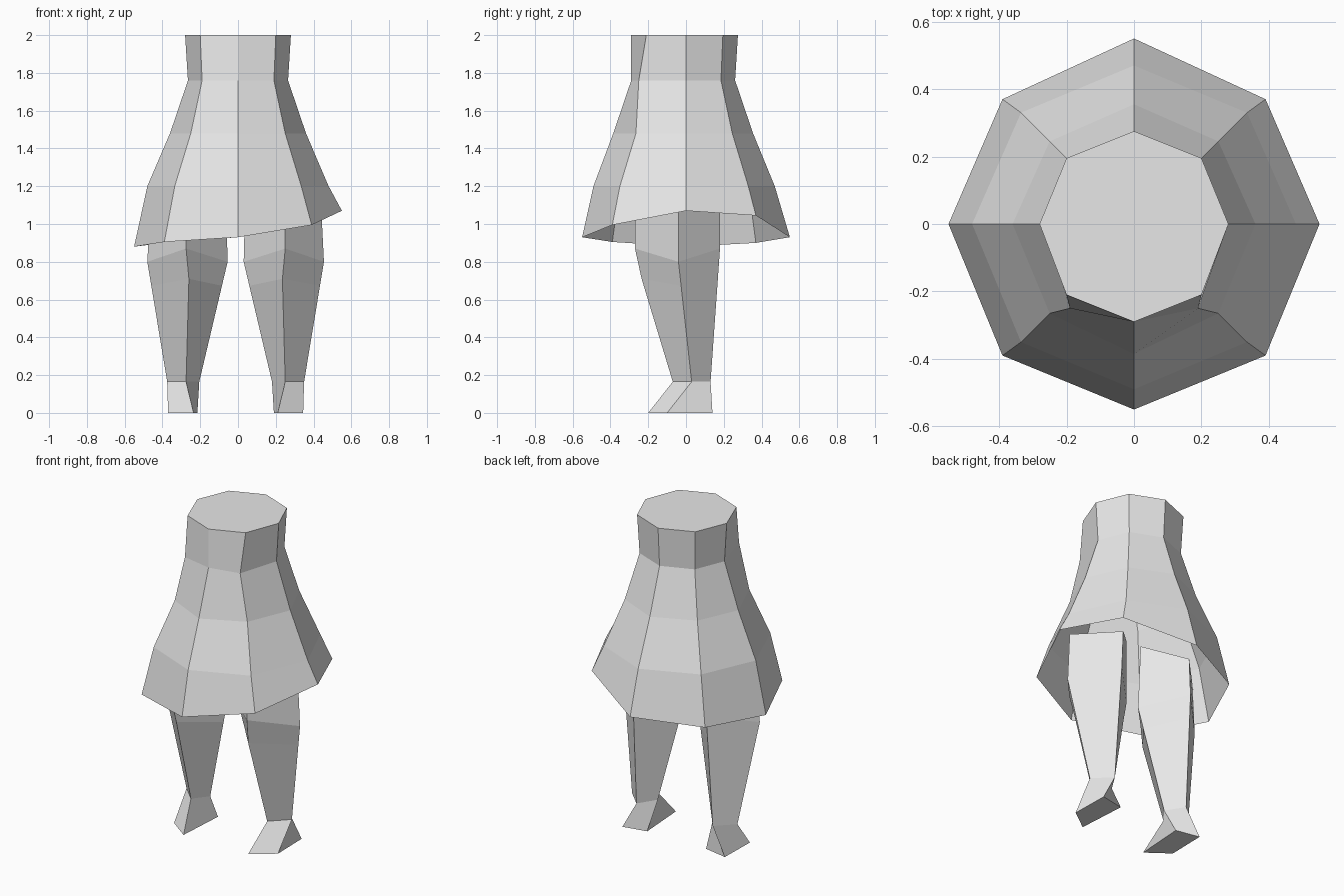
import bpy
import bmesh
from mathutils import Vector

default_cube = bpy.data.objects.get("Cube")
if default_cube:
    bpy.data.objects.remove(default_cube, do_unlink=True)


def make_material(name, colour):
    material = bpy.data.materials.new(name)
    material.use_nodes = True
    material.diffuse_color = colour
    shader = material.node_tree.nodes["Principled BSDF"]
    shader.inputs["Base Color"].default_value = colour
    return material


def loft(name, rings, material, cap_first=True, cap_last=True):
    """Bridge equal-sized closed rings of points with flat faces."""
    bm = bmesh.new()
    loops = [[bm.verts.new(point) for point in ring] for ring in rings]
    for lower, upper in zip(loops, loops[1:]):
        for i in range(len(lower)):
            j = (i + 1) % len(lower)
            bm.faces.new((lower[i], lower[j], upper[j], upper[i]))
    if cap_first:
        bm.faces.new(list(reversed(loops[0])))
    if cap_last:
        bm.faces.new(loops[-1])
    bmesh.ops.recalc_face_normals(bm, faces=bm.faces)
    mesh = bpy.data.meshes.new(name)
    bm.to_mesh(mesh)
    bm.free()
    mesh.materials.append(material)
    obj = bpy.data.objects.new(name, mesh)
    bpy.context.collection.objects.link(obj)
    return obj


def octagon(heights, side, front, back, corner, corner_front, corner_back):
    """Eight-sided ring, starting at +x and turning towards the back."""
    outline = [
        (side, 0), (corner, corner_back), (0, back), (-corner, corner_back),
        (-side, 0), (-corner, -corner_front), (0, -front), (corner, -corner_front),
    ]
    return [Vector((x, y, z)) for (x, y), z in zip(outline, heights)]


grey = make_material("light grey", (0.8, 0.8, 0.8, 1))

# Flared skirt with a slanted open hem and a closed waist
hem_heights = (1.07, 1.045, 0.93, 0.9, 0.88, 0.905, 0.93, 0.995)
skirt_rings = [
    octagon(hem_heights, 0.55, 0.55, 0.55, 0.39, 0.39, 0.37),
    octagon([1.2] * 8, 0.48, 0.49, 0.47, 0.335, 0.35, 0.33),
    octagon([1.48] * 8, 0.36, 0.385, 0.355, 0.25, 0.265, 0.245),
    octagon([1.76] * 8, 0.265, 0.29, 0.26, 0.19, 0.25, 0.185),
    octagon([2] * 8, 0.28, 0.29, 0.275, 0.2, 0.21, 0.195),
]
loft("skirt", skirt_rings, grey, cap_first=False)

# Leg cross-sections, each ordered outer, back, inner, front
sole = [(0.345, -0.1, 0), (0.34, 0.14, 0), (0.19, 0.11, 0), (0.21, -0.2, 0)]
ankle = [(0.35, 0.03, 0.165), (0.25, 0.13, 0.165), (0.18, 0.02, 0.165), (0.25, -0.07, 0.165)]
knee = [(0.455, -0.04, 0.8), (0.24, 0.18, 0.87), (0.03, -0.03, 0.8), (0.25, -0.27, 0.87)]
thigh = [(0.44, -0.04, 1.1), (0.23, 0.18, 1.1), (0.04, -0.02, 1.2), (0.25, -0.27, 1.15)]

# The shin bulge follows the leg except at its front ridge
shin = [Vector(a).lerp(Vector(b), 0.8) for a, b in zip(ankle, knee)]
shin[-1] = Vector((0.235, -0.235, 0.71))


def make_leg(label, direction, spread):
    def place(ring):
        return [Vector((direction * (p[0] + spread), p[1], p[2])) for p in ring]

    # Foot and leg share the ankle outline
    loft(label + "_foot", [place(sole), place(ankle)], grey, cap_last=False)
    sections = [place(ring) for ring in (ankle, shin, knee, thigh)]
    loft(label + "_leg", sections, grey, cap_first=False)


make_leg("left", 1, 0)
make_leg("right", -1, 0.025)
